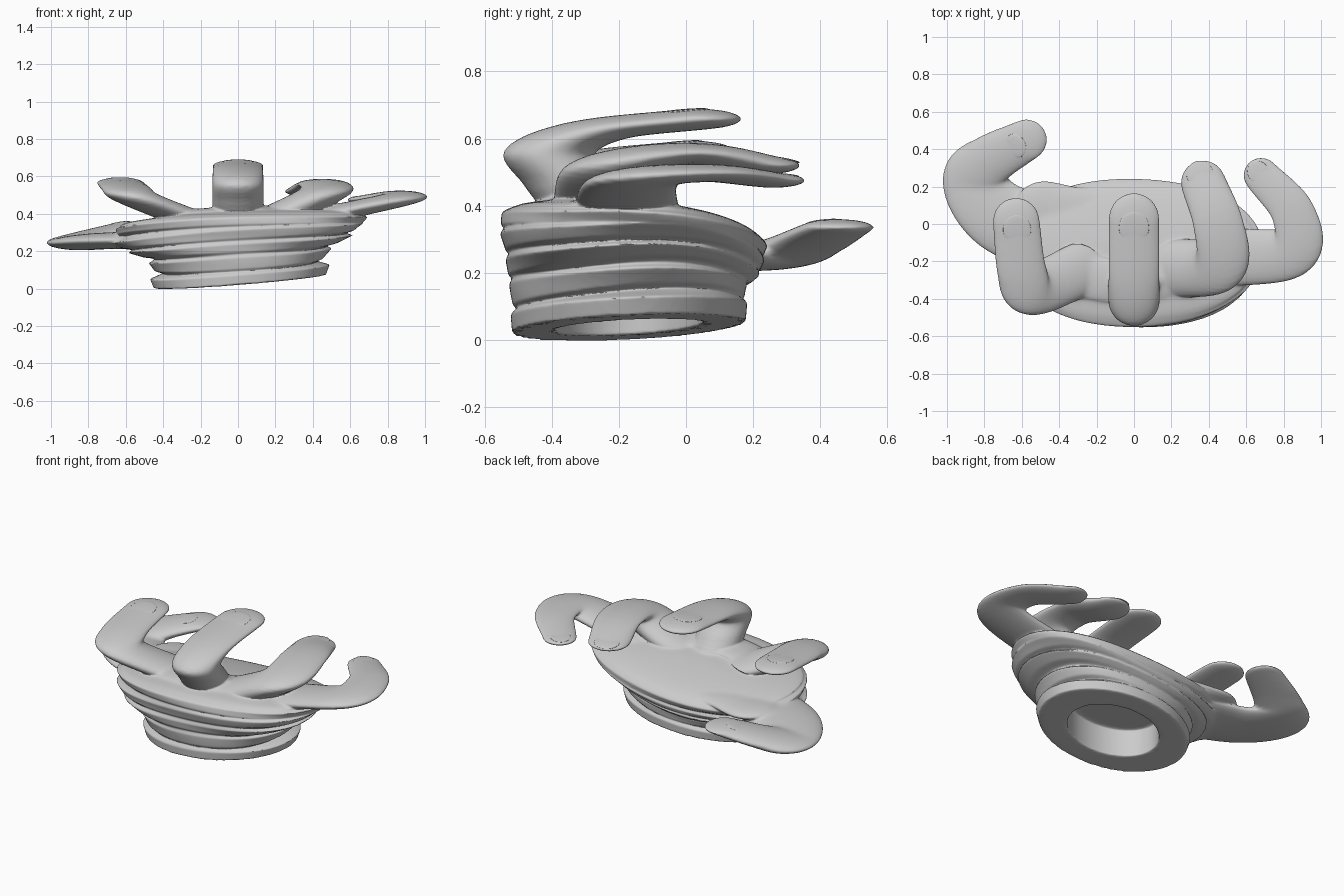
import bpy, bmesh, math
from mathutils import Vector, Matrix

if "Cube" in bpy.data.objects:
    bpy.data.objects.remove(bpy.data.objects["Cube"])

SQUASH = 0.23          # the hand is modelled at natural height, then flattened in z
bm = bmesh.new()


def loft(rings):
    """Skin a list of closed point rings and cap both ends."""
    rows = [[bm.verts.new(p) for p in ring] for ring in rings]
    n = len(rows[0])
    for a, b in zip(rows, rows[1:]):
        for i in range(n):
            bm.faces.new((a[i], a[(i + 1) % n], b[(i + 1) % n], b[i]))
    bm.faces.new(rows[0][::-1])
    bm.faces.new(rows[-1])


def spline(keys, steps=8):
    """Catmull-Rom curve through the keys."""
    k = [Vector((x, y, z / SQUASH)) for x, y, z in keys]
    k = [2 * k[0] - k[1]] + k + [2 * k[-1] - k[-2]]
    out = []
    for a, b, c, d in zip(k, k[1:], k[2:], k[3:]):
        for s in range(steps):
            t = s / steps
            out.append(0.5 * (2 * b + (c - a) * t + (2 * a - 5 * b + 4 * c - d) * t * t
                              + (3 * b - a - 3 * c + d) * t ** 3))
    return out + [k[-2]]


def finger(r0, r1, *keys):
    """Round tapering tube along the keys with a rounded tip."""
    pos = spline(keys)
    n = len(pos) - 1
    rad = [r0 + (r1 - r0) * i / n for i in range(n + 1)]
    end, tip = (pos[-1] - pos[-2]).normalized(), pos[-1].copy()
    for j in range(1, 7):
        a = j / 6.3 * math.pi / 2
        pos.append(tip + end * r1 * math.sin(a))
        rad.append(r1 * math.cos(a))
    side, rings = None, []
    for i, p in enumerate(pos):
        t = (pos[min(i + 1, len(pos) - 1)] - pos[max(i - 1, 0)]).normalized()
        side = (side - t * side.dot(t)).normalized() if side else t.orthogonal().normalized()
        up = t.cross(side)
        rings.append([p + rad[i] * (side * math.cos(a) + up * math.sin(a))
                      for a in (math.tau * q / 24 for q in range(24))])
    loft(rings)
    return tip, end, r1


def sleeve_ring(rx, ry, z, wave=0):
    """Tilted oval; wave makes the fold wander, and high rings lean to the back."""
    tilt = .08 if z < .3 else .05
    lean = .05 - .16 * min(max((z - .12) / .2, 0), 1)
    cy = -.17 + max(z - .18, 0) * .12
    ring = []
    for q in range(96):
        a = math.tau * q / 96
        k = 1 + .015 * wave * math.sin(3 * a + z * 40) + .03 * wave * math.sin(2 * a) ** 2
        x, y = .01 + rx * k * math.cos(a), cy + ry * k * math.sin(a)
        fold = wave * (math.sin(2 * a + 1) + .5 * math.sin(3 * a))
        ring.append((x, y, (z + tilt * x + lean * (y + .17) + .012 * fold) / SQUASH))
    return ring


# Wrist opening: hollow going up from the base
rings = [sleeve_ring(.28, .22, z) for z in (.2, .12, .036)]
# Cloth rolls of the sleeve: bottom z, top z, bottom radius, top radius
rolls = [(.036, .1, .46, .485), (.11, .182, .44, .50), (.188, .235, .5, .62),
         (.243, .293, .6, .68), (.3, .35, .65, .68)]
for i, (z0, z1, ra, rb) in enumerate(rolls):
    for s in range(7):
        t = s / 6
        r = ra + (rb - ra) * t - (.035 if s in (0, 6) else 0)
        if i == 0 and s == 0:
            r = ra
        rings.append(sleeve_ring(r, .35 + (r - .47) * .22, z0 + (z1 - z0) * t, min(i, 2) / 2))
# Palm: low dome closing the top
for s in range(1, 9):
    a = s * math.pi / 17
    rings.append(sleeve_ring(.66 * math.cos(a), .375 * math.cos(a), .352 + .05 * math.sin(a), 1 - s / 8))
loft(rings)

# Ball of the thumb and the knuckle ridge at the front of the palm
finger(.16, .17, (-.1, .02, .3), (-.3, .03, .3), (-.48, .06, .29))
finger(.12, .12, (-.34, -.27, .39), (0, -.31, .41), (.4, -.23, .4))

# Thumb and fingers: base radius, tip radius, joints from palm to tip
tips = {
    "thumb": finger(.22, .11, (-.3, -.1, .265), (-.7, .03, .255), (-.86, .23, .245),
                    (-.77, .34, .28), (-.575, .45, .335)),
    "index_finger": finger(.145, .125, (-.28, -.24, .38), (-.54, -.35, .485),
                           (-.6, -.25, .535), (-.63, .015, .565)),
    "middle_finger": finger(.14, .135, (0, -.28, .38), (0, -.35, .47), (0, -.405, .56),
                            (0, -.26, .625), (0, .03, .658)),
    "ring_finger": finger(.16, .12, (.24, -.24, .4), (.46, -.21, .515),
                          (.45, 0, .557), (.37, .22, .52)),
    "little_finger": finger(.16, .095, (.4, -.18, .38), (.84, -.15, .475),
                            (.85, .06, .497), (.68, .26, .475)),
}


def add_object(name, mesh_bm):
    bmesh.ops.recalc_face_normals(mesh_bm, faces=mesh_bm.faces)
    me = bpy.data.meshes.new(name)
    mesh_bm.to_mesh(me)
    mesh_bm.free()
    me.shade_smooth()
    ob = bpy.data.objects.new(name, me)
    bpy.context.collection.objects.link(ob)
    ob.scale.z = SQUASH
    return ob


# Fuse sleeve, palm and fingers into one skin
hand = add_object("hand_and_sleeve", bm)
fuse = hand.modifiers.new("fuse", 'REMESH')
fuse.mode = 'VOXEL'
fuse.voxel_size = 0.018
fuse.use_smooth_shade = True
soft = hand.modifiers.new("soften", 'SMOOTH')
soft.factor = 0.5
soft.iterations = 3

# Nails: shallow ovals on top of each tip
for name, (tip, end, r) in tips.items():
    across = end.cross(Vector((0, 0, 1))).normalized()
    up = across.cross(end).normalized()
    frame = Matrix((across, end, up)).transposed().to_4x4()
    nail = bmesh.new()
    bmesh.ops.create_uvsphere(nail, u_segments=24, v_segments=12, radius=1)
    bmesh.ops.transform(nail, verts=nail.verts, matrix=Matrix.Translation(tip + up * r * .8 - end * r * .05)
                        @ frame @ Matrix.Diagonal((r * .6, r * .7, r * .2, 1)))
    add_object(name + "_nail", nail)
